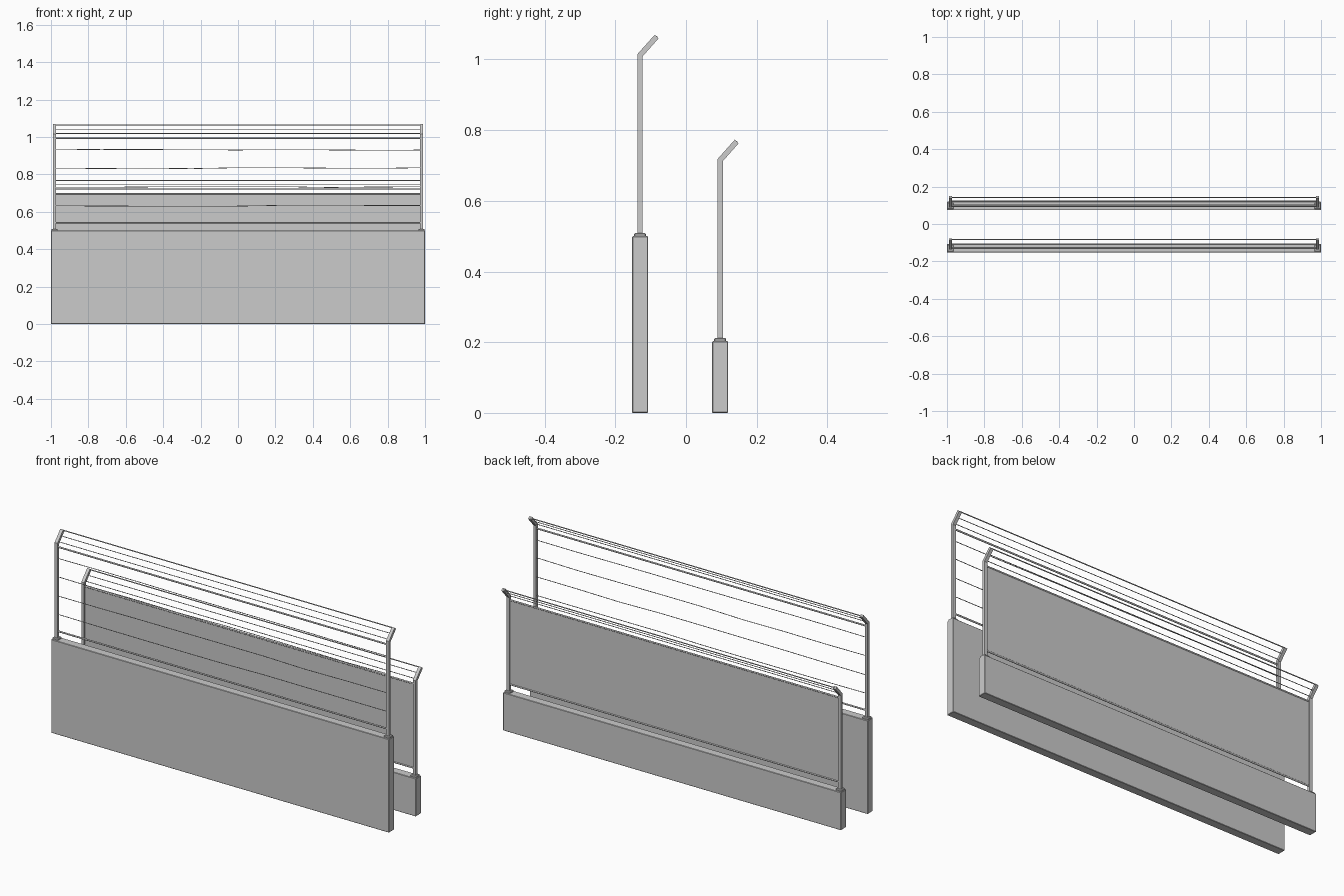
import bpy, bmesh, random
from mathutils import Vector

if "Cube" in bpy.data.objects:
    bpy.data.objects.remove(bpy.data.objects["Cube"])

random.seed(4)
POST_X = 0.981
BEND, TIP = Vector((0, 0, 0.512)), Vector((0, 0.047, 0.565))  # relative to wall top


def box(name, lo, hi, bevel=0):
    lo, hi = Vector(lo), Vector(hi)
    bpy.ops.mesh.primitive_cube_add(size=1, location=(lo + hi) / 2)
    ob = bpy.context.object
    ob.name = name
    ob.scale = hi - lo
    bpy.ops.object.transform_apply(location=False, rotation=False, scale=True)
    if bevel:
        mod = ob.modifiers.new("bevel", 'BEVEL')
        mod.width, mod.segments = bevel, 1
    return ob


def tube(name, points, radius, resolution=2):
    cu = bpy.data.curves.new(name, 'CURVE')
    cu.dimensions = '3D'
    cu.bevel_depth, cu.bevel_resolution = radius, resolution
    cu.use_fill_caps = True
    sp = cu.splines.new('POLY')
    sp.points.add(len(points) - 1)
    for p, co in zip(sp.points, points):
        p.co = (*co, 1)
    ob = bpy.data.objects.new(name, cu)
    bpy.context.collection.objects.link(ob)
    return ob


def bent_post(name, x, y, z):
    # side profile with a mitred bend, extruded across x
    h, w = 0.0075, 0.0085
    d = (TIP - BEND).normalized()
    n = Vector((0, d.z, -d.y)) * h
    profile = [(-h, 0), (-h, BEND.z + 0.003), (TIP.y - n.y, TIP.z - n.z),
               (TIP.y + n.y, TIP.z + n.z), (h, BEND.z - 0.003), (h, 0)]
    bm = bmesh.new()
    face = bm.faces.new([bm.verts.new((x - w, y + a, z + b)) for a, b in profile])
    ext = bmesh.ops.extrude_face_region(bm, geom=[face])
    bmesh.ops.translate(bm, vec=(2 * w, 0, 0),
                        verts=[v for v in ext['geom'] if isinstance(v, bmesh.types.BMVert)])
    bmesh.ops.recalc_face_normals(bm, faces=bm.faces)
    me = bpy.data.meshes.new(name)
    bm.to_mesh(me)
    bm.free()
    bpy.context.collection.objects.link(bpy.data.objects.new(name, me))


def fence(label, y, top, solid):
    # concrete base wall
    box(label + "_wall", (-1, y - 0.0225, 0), (1, y + 0.0225, top), 0.002)

    # foot plates and bent posts
    for side, s in (("left", -1), ("right", 1)):
        x = s * POST_X
        box(f"{label}_foot_{side}", (x - 0.017, y - 0.017, top - 0.004),
            (x + 0.017, y + 0.017, top + 0.009), 0.003)
        bent_post(f"{label}_post_{side}", x, y, top)

    def span(name, dy, dz, radius, jitter=0):
        n = 8 if jitter else 1
        pts = [(-POST_X + 2 * POST_X * i / n, y + dy,
                top + dz + random.uniform(-jitter, jitter)) for i in range(n + 1)]
        tube(f"{label}_{name}", pts, radius)

    # horizontal rails
    span("bottom_rail", 0, 0.042, 0.0045)
    span("top_rail", 0, 0.493, 0.0045)

    # wires on the angled arms
    for i, t in enumerate((0.12, 0.56, 0.98)):
        p = BEND.lerp(TIP, t)
        span(f"arm_wire_{i}", p.y, p.z, 0.0028 if i == 2 else 0.0018)

    # infill: solid sheet or loose wires
    if solid:
        box(label + "_panel", (-POST_X, y - 0.0015, top + 0.042),
            (POST_X, y + 0.0015, top + 0.493))
    else:
        for i, dz in enumerate((0.132, 0.232, 0.333, 0.431)):
            span(f"wire_{i}", 0, dz, 0.0018, 0.003)


fence("front_fence", -0.1300, 0.50, False)
fence("back_fence", 0.0965, 0.203, True)
